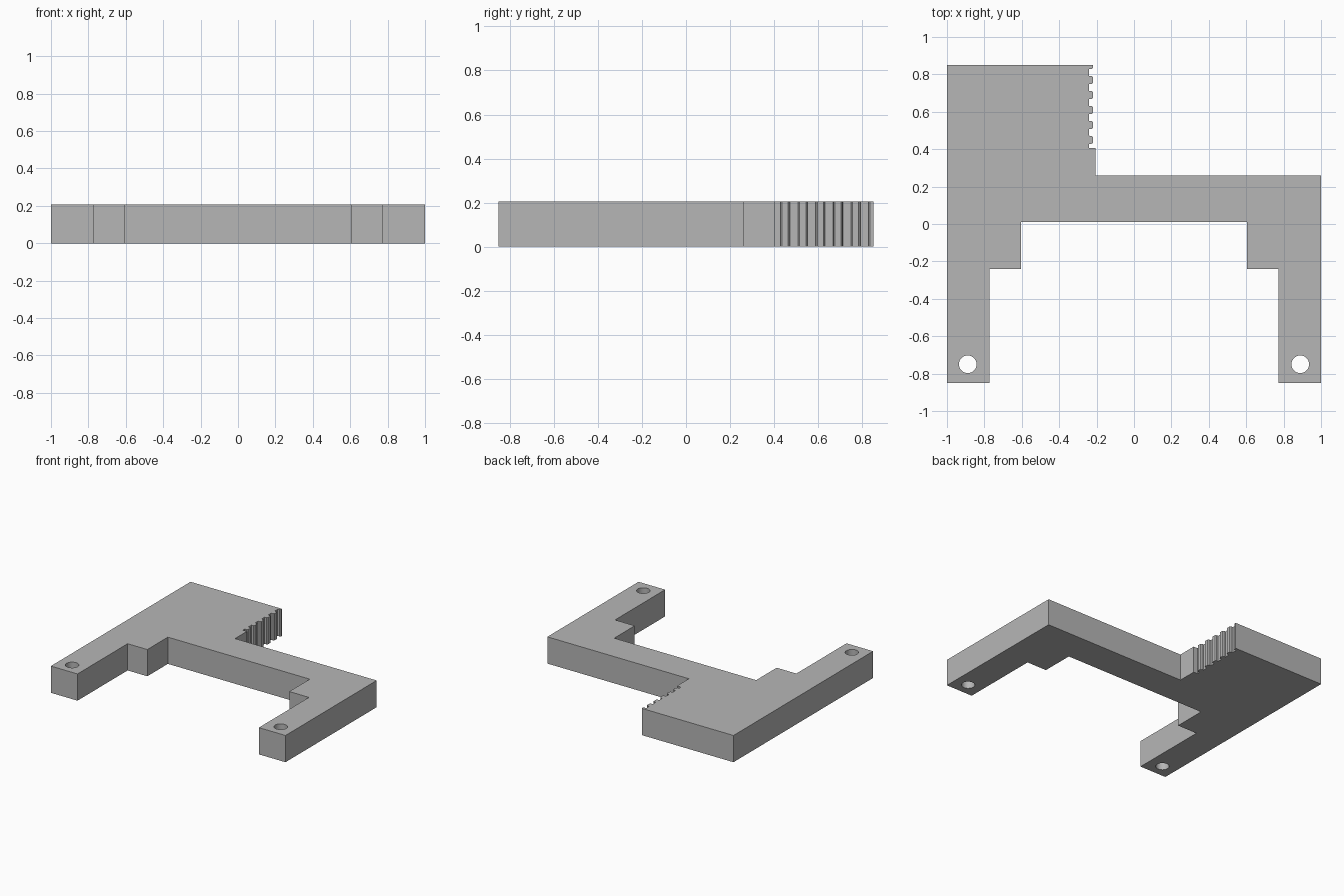
import bpy
import bmesh

HEIGHT = 0.206
TOP = 0.85

cube = bpy.data.objects.get("Cube")
if cube:
    bpy.data.objects.remove(cube, do_unlink=True)

grey = bpy.data.materials.new("plain grey")
grey.use_nodes = True
colour = (0.47, 0.47, 0.47, 1)
grey.diffuse_color = colour
grey.node_tree.nodes["Principled BSDF"].inputs["Base Color"].default_value = colour


def extrude_profile(name, points):
    """Solid plate from a closed outline."""
    bm = bmesh.new()
    face = bm.faces.new([bm.verts.new((x, y, 0)) for x, y in points])
    top = bmesh.ops.extrude_face_region(bm, geom=[face])["geom"]
    verts = [v for v in top if isinstance(v, bmesh.types.BMVert)]
    bmesh.ops.translate(bm, verts=verts, vec=(0, 0, HEIGHT))
    bmesh.ops.recalc_face_normals(bm, faces=bm.faces)
    mesh = bpy.data.meshes.new(name)
    bm.to_mesh(mesh)
    bm.free()
    mesh.materials.append(grey)
    obj = bpy.data.objects.new(name, mesh)
    bpy.context.collection.objects.link(obj)
    return obj


# Rack teeth along the edge of the wide arm, with chamfered tips
ROOT, SHOULDER, TIP = -0.241, -0.226, -0.218
teeth = [(ROOT, 0.405)]
for i in range(5):
    mid = 0.45 + 0.08 * i
    teeth += [(ROOT, mid - 0.022), (SHOULDER, mid - 0.021), (TIP, mid - 0.014),
              (TIP, mid + 0.014), (SHOULDER, mid + 0.021), (ROOT, mid + 0.022)]
teeth += [(ROOT, 0.828), (SHOULDER, 0.829), (TIP, 0.836), (TIP, TOP)]

# Stepped legs, mirrored about the middle of the arch
right_leg = [(-1, -TOP), (-0.773, -TOP), (-0.773, -0.24), (-0.605, -0.24), (-0.605, 0.01)]
left_leg = [(-x, y) for x, y in reversed(right_leg)]
outline = right_leg + left_leg + [(1, 0.26), (-0.207, 0.26), (-0.207, 0.405)] + teeth + [(-1, TOP)]
frame = extrude_profile("rack_frame", outline)

# Mounting holes at the ends of the legs
cutters = []
for side, x in (("left", 0.889), ("right", -0.889)):
    bpy.ops.mesh.primitive_cylinder_add(vertices=48, radius=0.047, depth=1, location=(x, -0.75, 0.1))
    cutter = bpy.context.object
    cutter.name = side + "_hole_cutter"
    cutter.hide_render = True
    cutter.data.materials.append(grey)
    mod = frame.modifiers.new(side + "_hole", "BOOLEAN")
    mod.operation = "DIFFERENCE"
    mod.solver = "EXACT"
    mod.object = cutter
    cutters.append(cutter)

# Apply the holes and discard the cutters
bpy.ops.object.select_all(action="DESELECT")
frame.select_set(True)
bpy.context.view_layer.objects.active = frame
for mod in list(frame.modifiers):
    bpy.ops.object.modifier_apply(modifier=mod.name)
for cutter in cutters:
    bpy.data.objects.remove(cutter, do_unlink=True)
bpy.ops.object.shade_smooth_by_angle(angle=0.4)
